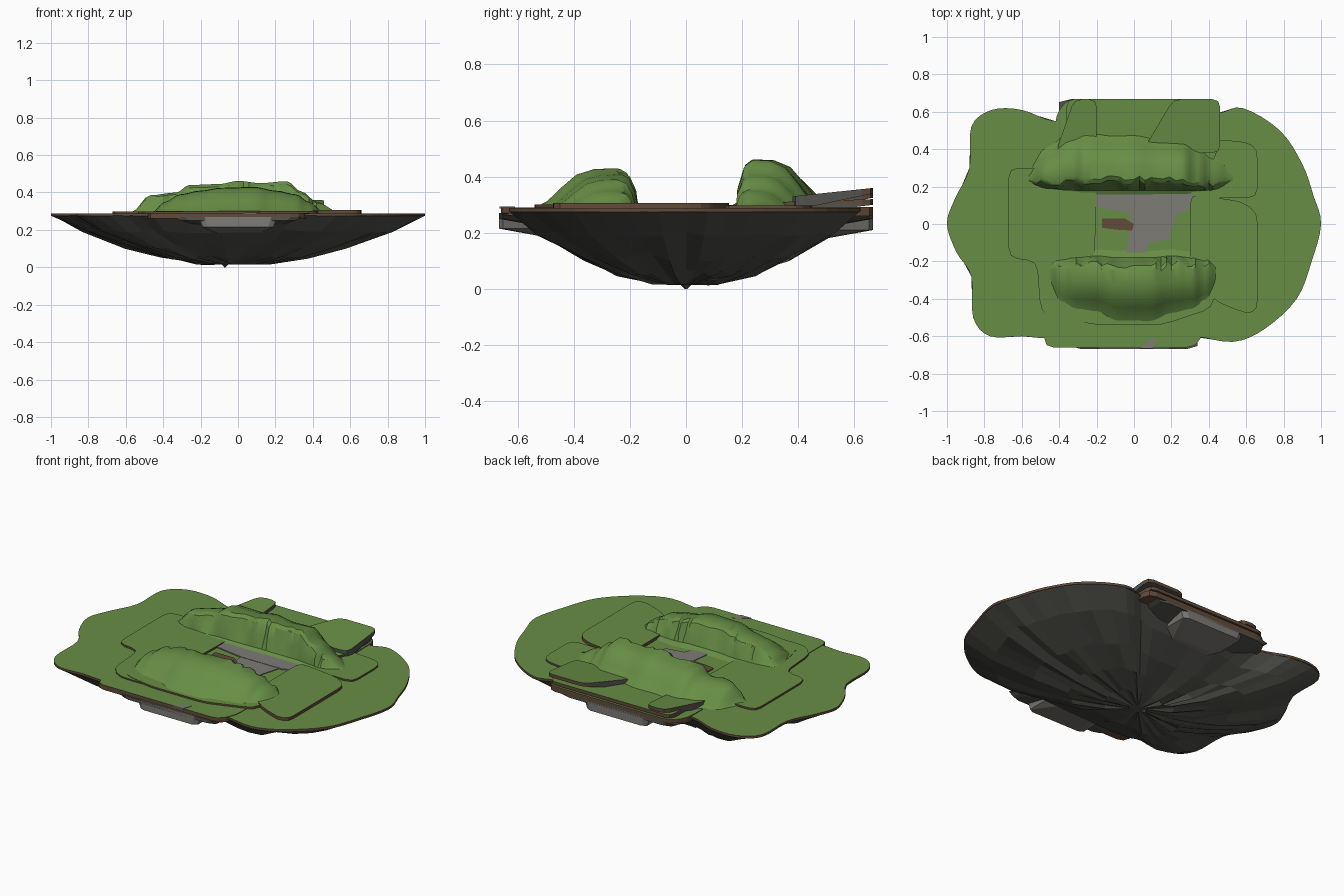
import bpy, bmesh, math, random
from mathutils import Vector

random.seed(4)
cube = bpy.data.objects.get("Cube")
if cube:
    bpy.data.objects.remove(cube)


def material(name, color):
    mat = bpy.data.materials.new(name)
    mat.use_nodes = True
    mat.diffuse_color = (*color, 1)
    mat.node_tree.nodes["Principled BSDF"].inputs["Base Color"].default_value = (*color, 1)
    return mat


GRASS = material("grass green", (.135, .27, .06))
ROCK = material("dark rock", (.085, .085, .075))
STONE = material("grey stone", (.21, .2, .18))
SOIL = material("brown soil", (.12, .07, .04))


def finish(name, bm, mats, rule=None, smooth=None):
    """Turn a bmesh into an object; rule picks the material slot of each face."""
    bmesh.ops.recalc_face_normals(bm, faces=bm.faces)
    bm.normal_update()
    for f in bm.faces:
        f.material_index = rule(f) if rule else 0
    mesh = bpy.data.meshes.new(name)
    bm.to_mesh(mesh)
    bm.free()
    obj = bpy.data.objects.new(name, mesh)
    bpy.context.collection.objects.link(obj)
    for m in mats:
        mesh.materials.append(m)
    if smooth:
        bpy.ops.object.select_all(action='DESELECT')
        obj.select_set(True)
        bpy.context.view_layer.objects.active = obj
        bpy.ops.object.shade_smooth_by_angle(angle=math.radians(smooth))
    return obj


def rounded(points, steps):
    """Closed smooth curve through the points."""
    n, out = len(points), []
    for i in range(n):
        a, b, c, d = (Vector(points[(i + k) % n]) for k in (-1, 0, 1, 2))
        for s in range(steps):
            t = s / steps
            out.append(b + (c - a) * t / 2 + (a * 2 - b * 5 + c * 4 - d) * t * t / 2
                       + (b * 3 - a - c * 3 + d) * t ** 3 / 2)
    return out


def bevelled(points, r=.05):
    """Polygon with softened corners."""
    out = []
    for i, p in enumerate(points):
        p = Vector(p)
        for q in (points[i - 1], points[(i + 1) % len(points)]):
            d = Vector(q) - p
            out.append(p + d.normalized() * min(r, d.length * .4))
        out.insert(-1, out[-2] * .25 + out[-1] * .25 + p * .5)
    return out


def loft(name, rings, mats, rule=None, smooth=None):
    """Skin a stack of equal point rings and cap both ends."""
    bm = bmesh.new()
    loops = [[bm.verts.new(p) for p in ring] for ring in rings]
    for a, b in zip(loops, loops[1:]):
        for i in range(len(a)):
            bm.faces.new((a[i - 1], a[i], b[i], b[i - 1]))
    bm.faces.new(loops[0])
    bm.faces.new(loops[-1])
    return finish(name, bm, mats, rule, smooth)


def plate(name, outline, bottom, top, mats=(GRASS, SOIL)):
    """Flat plate, first material on top and second elsewhere."""
    rings = [[(p[0], p[1], z) for p in outline] for z in (bottom, top)]
    return loft(name, rings, mats, lambda f: 0 if f.normal.z > .5 else len(mats) - 1)


# Wavy shore line shared by the grass cap and the rock bowl
shore = rounded([(1, 0), (.96, .15), (.9, .32), (.78, .5), (.58, .62), (.44, .59),
                 (.2, .58), (-.2, .58), (-.42, .55), (-.6, .61), (-.76, .61), (-.87, .52),
                 (-.88, .3), (-.96, .13), (-1, 0), (-.95, -.15), (-.87, -.28), (-.86, -.5),
                 (-.77, -.6), (-.6, -.6), (-.46, -.61), (-.1, -.6), (.3, -.6), (.53, -.63),
                 (.7, -.56), (.87, -.4), (.95, -.2)], 4)
plate("grass_cap", shore, .274, .288)

# Faceted rock bowl
coarse, bowl = shore[::2], []
for scale, z in ((1, .276), (.84, .195), (.6, .11), (.4, .056), (.2, .025), (.05, .014)):
    wobble = .012 if .1 < scale < 1 else 0
    bowl.append([(p.x * scale - .03 * (1 - scale), p.y * scale,
                  z + random.uniform(-wobble, wobble)) for p in coarse])
loft("rock_bowl", bowl, [ROCK])
bm = bmesh.new()
bmesh.ops.create_cone(bm, cap_ends=True, segments=6, radius1=.004, radius2=.04, depth=.035)
bmesh.ops.translate(bm, verts=bm.verts, vec=(-.07, 0, .0175))
finish("bottom_nub", bm, [ROCK])

# Overlapping turf terraces
terraces = {
    "back_shelf": ([(-.42, .3), (-.42, .58), (-.36, .667), (.45, .667), (.46, .3)], .26, .292),
    "front_shelf": ([(-.48, -.3), (-.48, -.66), (.33, -.66), (.38, -.56), (.38, -.3)], .262, .291),
    "right_terrace": ([(-.67, .3), (-.67, -.18), (-.52, -.2), (-.5, -.46), (-.42, -.53),
                       (-.22, -.53), (-.2, .2), (-.48, .3)], .284, .299),
    "left_terrace": ([(.3, .16), (.58, .12), (.66, .06), (.66, -.46), (.6, -.48),
                      (.45, -.42), (.3, -.3)], .284, .306),
    "left_back_terrace": ([(.3, .14), (.66, .14), (.66, .4), (.6, .44), (.3, .46)], .284, .298),
    "front_terrace": ([(-.45, -.3), (-.4, -.5), (-.2, -.54), (.15, -.54), (.42, -.45),
                       (.45, -.25)], .28, .301),
}
for name, (outline, low, high) in terraces.items():
    plate(name, bevelled(outline), low, high)


# Turf tongues jutting out at the back, undercut by sloping rock
def tongue(name, x0, x1, y0, tip, high, slant=0):
    outline = bevelled([(x0, y0), (x0 + slant, .667), (x1, .667), (x1, y0)], .04)
    rows = []
    for drop, under in ((.05, 1), (.012, 0), (0, 0)):
        row = []
        for p in outline:
            t = max(0, min(1, (p.y - y0) / (.667 - y0)))
            z = high + (tip - high) * t - drop * (1 - .6 * t if under else 1)
            row.append((p.x, p.y, z))
        rows.append(row)
    loft(name, rows, [GRASS, SOIL, ROCK],
         lambda f: 0 if f.normal.z > .5 else 2 if f.calc_center_median().z < tip - .02 else 1)


tongue("back_tongue_left", .04, .46, .38, .36, .33, .17)
tongue("back_tongue_right", -.42, -.2, .38, .345, .32, .1)
tongue("back_tongue_middle", -.36, .44, .34, .32, .31)


# Rock corbels and stone ledges below the front and back shelves
def corbel(name, side, half, low, mat):
    rings = []
    for w, y0, y1, z in ((.6, .3, .5, low - .03), (.9, .3, .667, low), (1, .3, .667, .27)):
        rings.append([(x * w * half, side * y, z)
                      for x, y in ((-1, y0), (1, y0), (1, y1 - .015), (.85, y1),
                                   (-.85, y1), (-1, y1 - .015))])
    loft(name, rings, [mat])


corbel("front_ledge", -1, .21, .215, STONE)
corbel("back_ledge", 1, .22, .21, STONE)
corbel("back_rock_shelf", 1, .4, .25, ROCK)
corbel("front_rock_shelf", -1, .34, .25, ROCK)


# Hills: a cliff on the inner side and a soft slope on the outer side
SECTION = ((-.12, -.03), (0, .1), (.06, .5), (.13, .9), (.2, 1), (.42, .98),
           (.6, .84), (.76, .5), (.9, .16), (1.05, -.03))


def hill(name, stations, side, ragged):
    bm = bmesh.new()
    rows, steps = [], 4
    for k in range((len(stations) - 1) * steps + 1):
        i, t = divmod(k / steps, 1)
        a = stations[int(i)]
        b = stations[min(int(i) + 1, len(stations) - 1)]
        t = t * t * (3 - 2 * t)
        x = a[0] + (b[0] - a[0]) * (k / steps - int(i))
        inner, outer, top = (a[j] + (b[j] - a[j]) * t for j in (1, 2, 3))
        rock = random.uniform(-ragged, ragged)
        rows.append([bm.verts.new((x, side * (inner + (outer - inner) * u
                                              + (rock if .05 < u < .3 else 0)),
                                   .29 + (top - .29) * h)) for u, h in SECTION])
    for a, b in zip(rows, rows[1:]):
        for j in range(len(SECTION) - 1):
            bm.faces.new((a[j], a[j + 1], b[j + 1], b[j]))
    bm.faces.new(rows[0])
    bm.faces.new(rows[-1])
    finish(name, bm, [GRASS], smooth=32)


hill("back_hill", [(-.57, .22, .28, .295), (-.47, .19, .4, .385), (-.33, .18, .5, .4),
                   (-.26, .18, .52, .44), (-.1, .18, .5, .445), (0, .18, .5, .462),
                   (.12, .18, .48, .45), (.26, .18, .47, .46), (.34, .18, .43, .405),
                   (.42, .18, .38, .35), (.54, .22, .29, .295)], 1, .014)
hill("front_hill", [(-.46, .2, .34, .295), (-.39, .19, .44, .35), (-.31, .18, .47, .39),
                    (-.2, .17, .48, .41), (-.09, .18, .53, .425), (.09, .18, .53, .43),
                    (.2, .17, .49, .41), (.31, .18, .47, .39), (.38, .19, .43, .35),
                    (.46, .2, .34, .295)], -1, .014)

# Bare ground in the valley
plate("stone_path", [(-.04, -.16), (.06, -.16), (.08, -.1), (.19, -.08), (.24, .1),
                     (-.03, .1), (-.02, 0)], .286, .292, [STONE])
plate("stone_strip", [(-.2, .09), (-.02, .06), (.25, .06), (.36, .11), (.4, .17),
                      (-.3, .17), (-.36, .1)], .286, .294, [STONE])
plate("soil_patch", [(-.17, -.02), (-.1, -.03), (-.01, -.035), (0, 0), (-.05, .03),
                     (-.17, .03)], .286, .293, [SOIL])
plate("front_stone_chip", [(.03, -.665), (.1, -.665), (.12, -.61), (.1, -.61)], .287, .293, [STONE])
